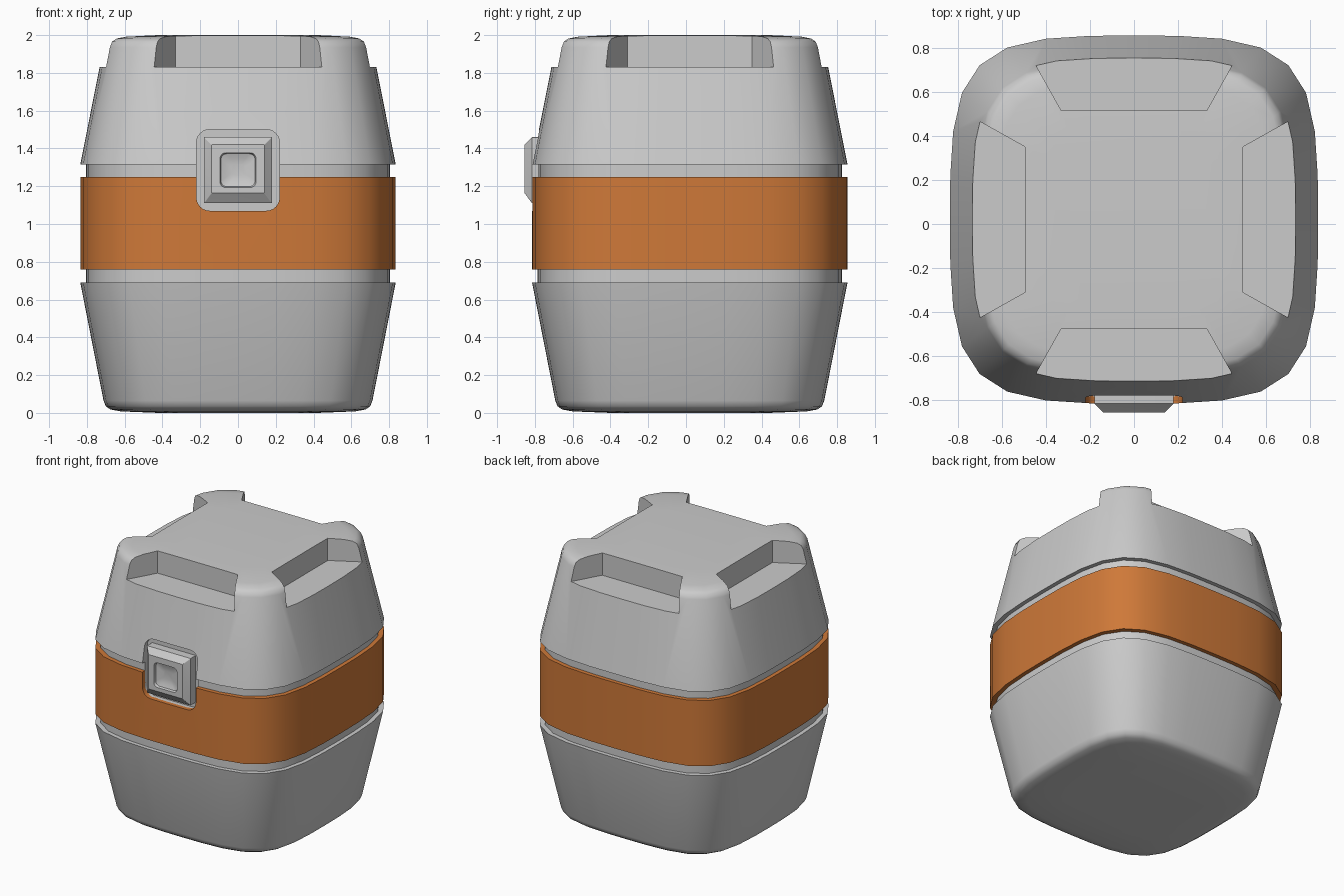
import bpy, bmesh, math

if "Cube" in bpy.data.objects:
    bpy.data.objects.remove(bpy.data.objects["Cube"])

CY = 0.02          # body axis sits slightly behind the origin (the latch sticks out in front)
LATCH_Z = 1.285
QUARTER = [(.835, 0), (.833, .2), (.82, .4), (.78, .575),
           (.70, .70), (.575, .78), (.4, .82), (.2, .833)]


def loft(name, rings, loop=False):
    """Skin a list of equal-length rings; cap the ends unless it loops."""
    bm = bmesh.new()
    vs = [[bm.verts.new(p) for p in ring] for ring in rings]
    n = len(vs[0])
    pairs = list(zip(vs, vs[1:])) + ([(vs[-1], vs[0])] if loop else [])
    for a, b in pairs:
        for i in range(n):
            j = (i + 1) % n
            bm.faces.new((a[i], a[j], b[j], b[i]))
    if not loop:
        bm.faces.new(vs[0])
        bm.faces.new(vs[-1])
    bmesh.ops.recalc_face_normals(bm, faces=bm.faces)
    mesh = bpy.data.meshes.new(name)
    bm.to_mesh(mesh)
    bm.free()
    obj = bpy.data.objects.new(name, mesh)
    bpy.context.collection.objects.link(obj)
    return obj


def section(r, z):
    """Soft-square cross-section with half width r."""
    pts, k = [], r / .835
    for q in range(4):
        for x, y in QUARTER:
            for _ in range(q):
                x, y = -y, x
            pts.append((x * k, y * k + CY, z))
    return pts


def rounded_rect(hx, hz, r, y, cz=LATCH_Z, n=6):
    """Rounded rectangle facing the front."""
    pts = []
    for q, (sx, sz) in enumerate([(1, 1), (-1, 1), (-1, -1), (1, -1)]):
        for i in range(n + 1):
            a = math.pi / 2 * (q + i / n)
            pts.append((sx * (hx - r) + r * math.cos(a), y,
                        cz + sz * (hz - r) + r * math.sin(a)))
    return pts


def activate(obj):
    bpy.ops.object.select_all(action='DESELECT')
    obj.select_set(True)
    bpy.context.view_layer.objects.active = obj


def cut(obj, cutter):
    mod = obj.modifiers.new("cut", 'BOOLEAN')
    mod.operation, mod.solver, mod.object = 'DIFFERENCE', 'EXACT', cutter
    activate(obj)
    bpy.ops.object.modifier_apply(modifier=mod.name)


def smooth(obj, angle):
    activate(obj)
    bpy.ops.object.shade_smooth_by_angle(angle=math.radians(angle))


# Body: tapered base, recessed waist, tapered lid
profile = [(.42, 0), (.62, .008), (.675, .018), (.70, .035), (.712, .065), (.835, .69),
           (.805, .69), (.805, 1.315),
           (.835, 1.315), (.712, 1.935), (.70, 1.965), (.675, 1.982), (.62, 1.992), (.42, 2.0)]
body = loft("body", [section(r, z) for r, z in profile])

# Orange band around the waist
band = loft("band", [section(r, z) for r, z in
                     [(.80, .76), (.835, .76), (.835, 1.25), (.80, 1.25)]], loop=True)
orange = bpy.data.materials.new("orange")
orange.diffuse_color = (.62, .19, .04, 1)
orange.use_nodes = True
orange.node_tree.nodes["Principled BSDF"].inputs["Base Color"].default_value = orange.diffuse_color
band.data.materials.append(orange)

# Handle notches in the four top edges
trapezoid = [(-.33, -.495), (.33, -.495), (.557, -.9), (-.557, -.9)]
cutters = []
for q in range(4):
    c, s = [(1, 0), (0, 1), (-1, 0), (0, -1)][q]
    ring = [(c * x - s * y, s * x + c * y + CY) for x, y in trapezoid]
    notch = loft("notch_cutter", [[(x, y, z) for x, y in ring] for z in (1.83, 2.2)])
    cut(body, notch)
    cutters.append(notch)

# Latch pocket through band and body
pocket = loft("pocket_cutter", [rounded_rect(.22, .215, .07, y) for y in (-.755, -1.0)])
cut(body, pocket)
cut(band, pocket)
cutters.append(pocket)
for c in cutters:
    bpy.data.objects.remove(c, do_unlink=True)

# Latch: bevelled block with a dished button
latch = loft("latch", [
    rounded_rect(.18, .175, .003, -.745),
    rounded_rect(.18, .175, .003, -.815),
    rounded_rect(.14, .128, .003, -.855, 1.292),
    rounded_rect(.095, .092, .03, -.855),
    rounded_rect(.09, .087, .03, -.838),
    rounded_rect(.065, .062, .025, -.829),
    rounded_rect(.035, .033, .015, -.824),
])

smooth(body, 40)
smooth(band, 40)
smooth(latch, 30)
